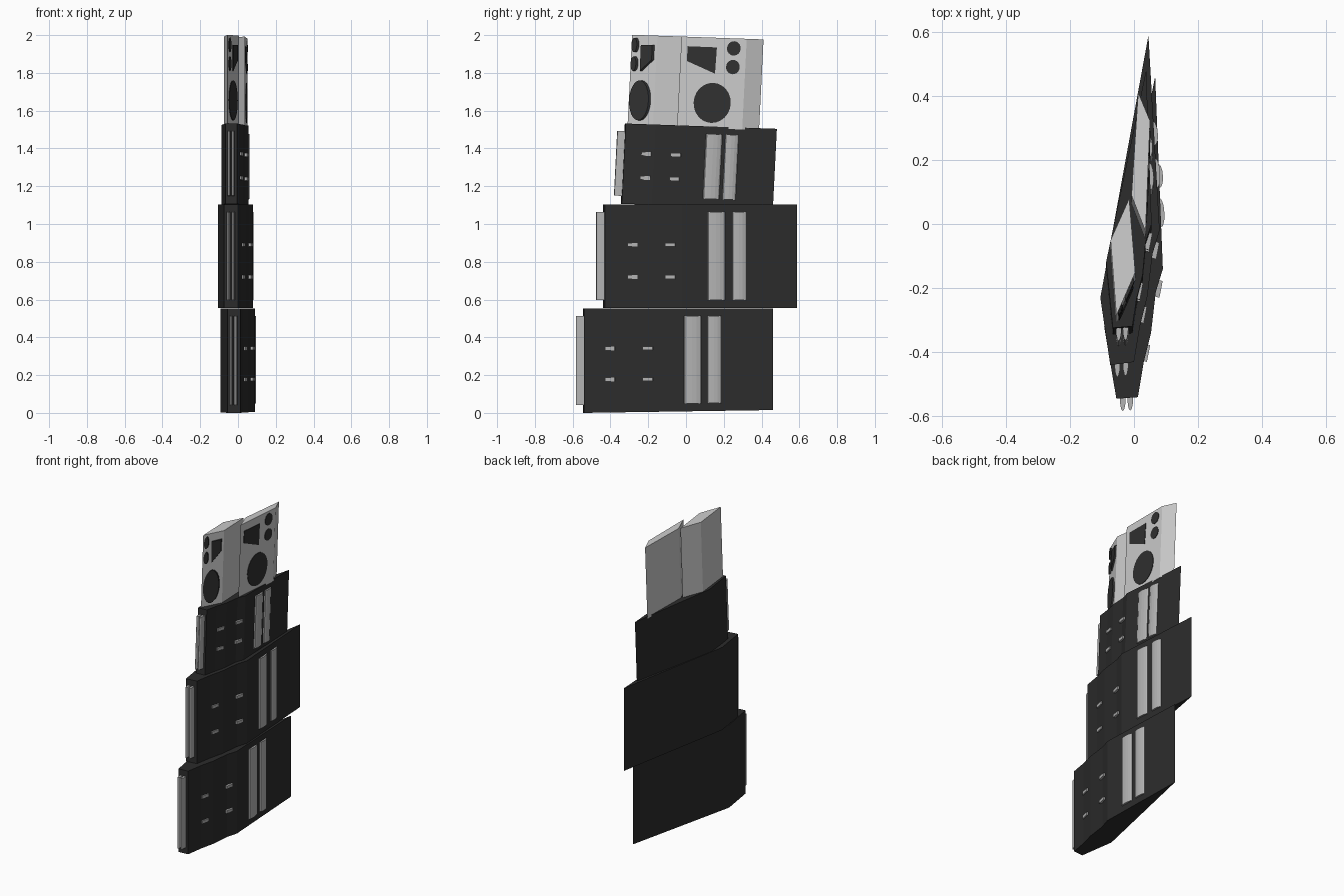
import bpy, bmesh, math
from mathutils import Vector as V

if "Cube" in bpy.data.objects:
    bpy.data.objects.remove(bpy.data.objects["Cube"])


def material(name, c):
    m = bpy.data.materials.new(name)
    m.diffuse_color = (c, c, c, 1)
    m.use_nodes = True
    m.node_tree.nodes["Principled BSDF"].inputs["Base Color"].default_value = m.diffuse_color
    return m


BLACK = material("black_casing", 0.025)
DARK = material("dark_driver", 0.03)
GREY = material("grey_trim", 0.45)


# The upper parts lean slightly back
def lean(p):
    return V((p.x, p.y + 0.05 * (p.z - 1.1), p.z - 0.035 * p.y))


def settle(p):
    k = max(0, 1 - p.z / 0.55)
    return V((p.x, p.y, p.z + 0.015 * (p.y + 0.545) * k))


def extrude(name, loop, vec, mat, warp):
    bm = bmesh.new()
    lo = [bm.verts.new(warp(V(p))) for p in loop]
    hi = [bm.verts.new(warp(V(p) + V(vec))) for p in loop]
    bm.faces.new(lo)
    bm.faces.new(hi)
    n = len(lo)
    for i in range(n):
        bm.faces.new((lo[i], lo[(i + 1) % n], hi[(i + 1) % n], hi[i]))
    bmesh.ops.recalc_face_normals(bm, faces=bm.faces)
    me = bpy.data.meshes.new(name)
    bm.to_mesh(me)
    bm.free()
    ob = bpy.data.objects.new(name, me)
    bpy.context.collection.objects.link(ob)
    if mat:
        me.materials.append(mat)
    return ob


def prism(name, plan, z0, z1, mat, warp):
    return extrude(name, [(x, y, z0) for x, y in plan], (0, 0, z1 - z0), mat, warp)


def strip(name, c, u, v, z0, z1, warp):
    arc = [math.pi * i / 6 for i in range(7)]
    plan = [(c[0] + u[0] * math.cos(a) + v[0] * math.sin(a),
             c[1] + u[1] * math.cos(a) + v[1] * math.sin(a)) for a in arc]
    prism(name, plan, z0, z1, GREY, warp)


def cabinet(name, left, p1, p2, p4, tip, z0, z1, strips, handles, hz, warp):
    # Casing with a gently stepped front between the two strip panels
    front = []
    for t, off in ((0, 0), (0.27, -0.003), (0.5, 0.002), (0.82, -0.008), (1, 0)):
        q = V(p2).lerp(V(p4), t)
        front.append((q.x + off, q.y))
    prism(name + "_casing", [left, p1] + front + [tip], z0, z1, BLACK, warp)
    # Rounded strips on the end panel and the right panel
    for i, t in enumerate((0.3, 0.65)):
        c = V(p1).lerp(V(p2), t)
        strip(f"{name}_end_strip_{i}", c, (0.009, 0.001), (0, -0.04),
              z0 + 0.042, z1 - 0.04, warp)
    for i, (y, w) in enumerate(strips):
        f = (y - p4[1]) / (tip[1] - p4[1])
        c = V(p4).lerp(V(tip), f)
        d = (V(tip) - V(p4)) / (tip[1] - p4[1])
        strip(f"{name}_side_strip_{i}", c, d * w, (0.012, -0.002),
              z0 + 0.042, z1 - 0.04, warp)
    # Small pull handles
    for i, y in enumerate(handles):
        for j, z in enumerate(hz):
            x = p2[0] + (p4[0] - p2[0]) * (y - p2[1]) / (p4[1] - p2[1])
            s = (p4[0] - p2[0]) / (p4[1] - p2[1]) * 0.026
            plan = [(x - s - 0.008, y - 0.026), (x - s + 0.006, y - 0.03),
                    (x + s + 0.006, y + 0.022), (x + s - 0.008, y + 0.026)]
            prism(f"{name}_handle_{i}_{j}", plan, z - 0.01, z + 0.01, GREY, warp)


cabinet("bottom", (-0.093, -0.32), (-0.055, -0.545), (0.012, -0.54), (0.09, -0.14),
        (0.066, 0.46), 0, 0.552, ((0.035, 0.045), (0.15, 0.037)),
        (-0.4, -0.2), (0.34, 0.175), settle)
cabinet("middle", (-0.105, -0.23), (-0.074, -0.44), (0.0, -0.43), (0.08, -0.02),
        (0.045, 0.588), 0.556, 1.104, ((0.16, 0.046), (0.283, 0.037)),
        (-0.28, -0.08), (0.89, 0.72), lambda p: p)
cabinet("upper", (-0.087, -0.14), (-0.066, -0.345), (-0.005, -0.34), (0.055, -0.02),
        (0.038, 0.46), 1.095, 1.52, ((0.13, 0.043), (0.225, 0.035)),
        (-0.22, -0.065), (1.363, 1.236), lean)


def speaker(name, a, b, rest, out, flip):
    prism(name + "_box", [a, b] + rest, 1.51, 1.99, None, lean)

    def on_face(t, z):
        q = V(a).lerp(V(b), 1 - t if flip else t)
        return (q.x - out[0] * 0.3, q.y - out[1] * 0.3, z)

    vec = (out[0] * 1.3, out[1] * 1.3, 0)
    # Round drivers: one woofer and two tweeters
    for part, t, z, rt, rz in (("woofer", 0.52, 1.645, 0.285 if not flip else 0.38, 0.106),
                               ("tweeter_high", 0.81, 1.937, 0.105, 0.038),
                               ("tweeter_low", 0.81, 1.838, 0.105, 0.038)):
        loop = [on_face(t + rt * math.cos(k * math.pi / 12),
                        z + rz * math.sin(k * math.pi / 12)) for k in range(24)]
        extrude(f"{name}_{part}", loop, vec, DARK, lean)
    # Angled horn
    horn = ((0.1, 1.94), (0.55, 1.939), (0.54, 1.8), (0.1, 1.862))
    extrude(name + "_horn", [on_face(t, z) for t, z in horn], vec, DARK, lean)


speaker("right_speaker", (0.036, -0.068), (0.05, 0.277),
        [(0.013, 0.366), (-0.008, 0.045)], (0.003, 0), False)
speaker("left_speaker", (-0.055, -0.33), (0.004, -0.195),
        [(-0.015, 0.035), (-0.073, -0.095)], (0.003, -0.012), True)
